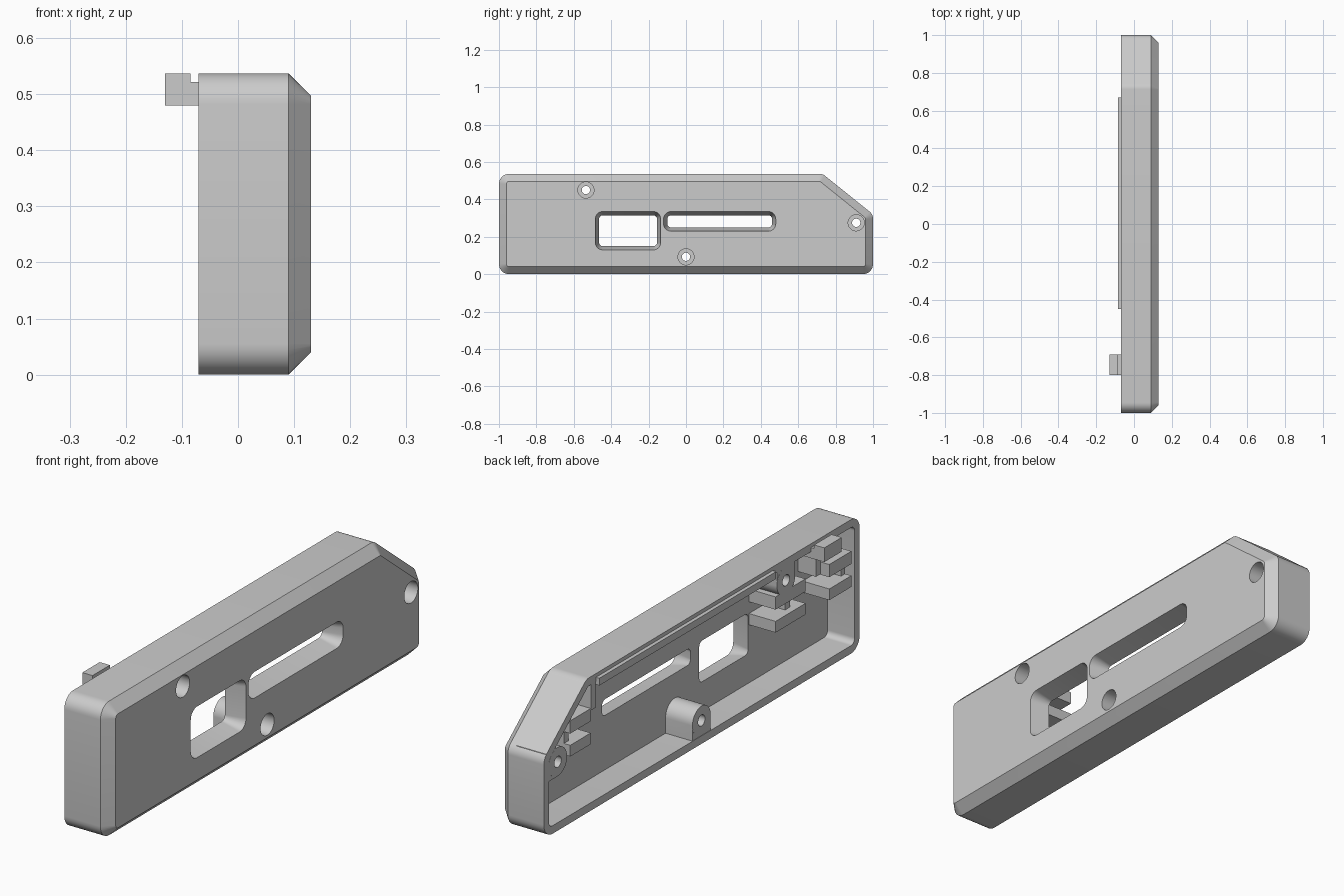
import bpy, bmesh, math
from mathutils import Vector

if "Cube" in bpy.data.objects:
    bpy.data.objects.remove(bpy.data.objects["Cube"])

grey = bpy.data.materials.new("plain grey")
grey.diffuse_color = (0.6, 0.6, 0.6, 1)
grey.use_nodes = True
grey.node_tree.nodes["Principled BSDF"].inputs["Base Color"].default_value = grey.diffuse_color


def rounded(points, radii, inset=0.0, steps=8):
    """Inset a convex counter-clockwise (y, z) outline and round its corners."""
    pts = [Vector(p) for p in points]
    n, loop = len(pts), []
    for i, p in enumerate(pts):
        a = (pts[i - 1] - p).normalized()
        b = (pts[(i + 1) % n] - p).normalized()
        half = a.angle(b) / 2
        bis = (a + b).normalized()
        q = p + bis * (inset / math.sin(half))
        r = max(radii[i] - inset, 0.012)
        centre = q + bis * (r / math.sin(half))
        t = r / math.tan(half)
        s, e = q + a * t - centre, q + b * t - centre
        a0 = math.atan2(s.y, s.x)
        turn = (math.atan2(e.y, e.x) - a0) % (2 * math.pi)
        for k in range(steps + 1):
            ang = a0 + turn * k / steps
            loop.append((centre.x + r * math.cos(ang), centre.y + r * math.sin(ang)))
    return loop


def loft(name, sections):
    """Skin a list of (x, loop) sections and cap both ends."""
    bm = bmesh.new()
    rings = [[bm.verts.new((x, y, z)) for y, z in loop] for x, loop in sections]
    n = len(rings[0])
    for r0, r1 in zip(rings, rings[1:]):
        for i in range(n):
            j = (i + 1) % n
            bm.faces.new((r0[i], r0[j], r1[j], r1[i]))
    bm.faces.new(rings[0])
    bm.faces.new(rings[-1])
    bmesh.ops.recalc_face_normals(bm, faces=bm.faces)
    me = bpy.data.meshes.new(name)
    bm.to_mesh(me)
    bm.free()
    me.materials.append(grey)
    ob = bpy.data.objects.new(name, me)
    bpy.context.collection.objects.link(ob)
    return ob


def rect(y0, y1, z0, z1):
    return [(y0, z0), (y1, z0), (y1, z1), (y0, z1)]


def block(name, x0, x1, y0, y1, z0, z1):
    return loft(name, [(x0, rect(y0, y1, z0, z1)), (x1, rect(y0, y1, z0, z1))])


def rod(name, y, z, r, x0, x1, n=40):
    loop = [(y + r * math.cos(2 * math.pi * i / n), z + r * math.sin(2 * math.pi * i / n))
            for i in range(n)]
    return loft(name, [(x0, loop), (x1, loop)])


def boolean(target, tool, operation):
    m = target.modifiers.new("cut", 'BOOLEAN')
    m.object, m.operation, m.solver = tool, operation, 'EXACT'
    bpy.context.view_layer.objects.active = target
    bpy.ops.object.modifier_apply(modifier=m.name)
    bpy.data.objects.remove(tool)


BACK, FLOOR, FACE = -0.07, 0.05, 0.13

# outer shell with bevelled face, one corner cut off
outline = [(-1, 0), (1, 0), (1, 0.32), (0.73, 0.537), (-1, 0.537)]
radii = [0.055, 0.055, 0.05, 0.05, 0.055]
shell = loft("half_shell", [(BACK, rounded(outline, radii)),
                            (0.09, rounded(outline, radii)),
                            (FACE, rounded(outline, radii, 0.04))])

# hollow, open towards -x
hollow = rounded(outline, radii, 0.032)
boolean(shell, loft("hollow", [(BACK - 0.05, hollow), (FLOOR, hollow)]), 'DIFFERENCE')

# tapered window and slot
for box in (rect(-0.485, -0.135, 0.13, 0.335), rect(-0.12, 0.48, 0.23, 0.335)):
    cutter = loft("window", [(0.14, rounded(box, [0.04] * 4, -0.0025)),
                             (0.04, rounded(box, [0.04] * 4, 0.0225))])
    boolean(shell, cutter, 'DIFFERENCE')

# screw bosses, each with a web to the nearest wall, then stepped holes
R = 0.058
screws = [(-0.535, 0.45, (-0.535 - R, -0.535 + R, 0.45, 0.52)),
          (0.0, 0.093, (-R, R, 0.015, 0.093)),
          (0.91, 0.275, (0.91, 0.985, 0.275 - R, 0.275 + R))]
for y, z, web in screws:
    boolean(shell, rod("boss", y, z, R, BACK + 0.001, 0.06), 'UNION')
    boolean(shell, block("web", BACK + 0.0015, 0.061, *web), 'UNION')
for y, z, web in screws:
    boolean(shell, rod("head_hole", y, z, 0.043, 0.05, 0.2), 'DIFFERENCE')
    boolean(shell, rod("shaft_hole", y, z, 0.022, -0.2, 0.2), 'DIFFERENCE')

bpy.ops.object.select_all(action='DESELECT')
shell.select_set(True)
bpy.context.view_layer.objects.active = shell
bpy.ops.object.shade_smooth_by_angle(angle=math.radians(25))

# locating rail along the top rim
block("top_rail", -0.085, -0.03, -0.45, 0.67, 0.493, 0.522)

# hook standing out of the open side
block("hook_arm", -0.13, 0.055, -0.80, -0.69, 0.48, 0.522)
block("hook_tip", -0.13, -0.085, -0.80, -0.69, 0.522, 0.537)

# C-shaped holders: two shelves and a closing wall
for name, y0, y1, wall0, wall1 in (("end_clip", -0.95, -0.81, -0.95, -0.925),
                                   ("middle_clip", -0.66, -0.47, -0.60, -0.57),
                                   ("front_clip", 0.70, 0.83, 0.80, 0.83)):
    block(name + "_lower", -0.068, 0.055, y0, y1, 0.265, 0.31)
    block(name + "_upper", -0.068, 0.055, y0, y1, 0.357, 0.408)
    block(name + "_wall", -0.04, 0.055, wall0, wall1, 0.30, 0.365)

# posts that tie the upper shelves to the top wall
block("front_post", -0.068, 0.055, 0.67, 0.70, 0.40, 0.51)
block("end_post", -0.03, 0.055, -0.81, -0.78, 0.36, 0.49)
